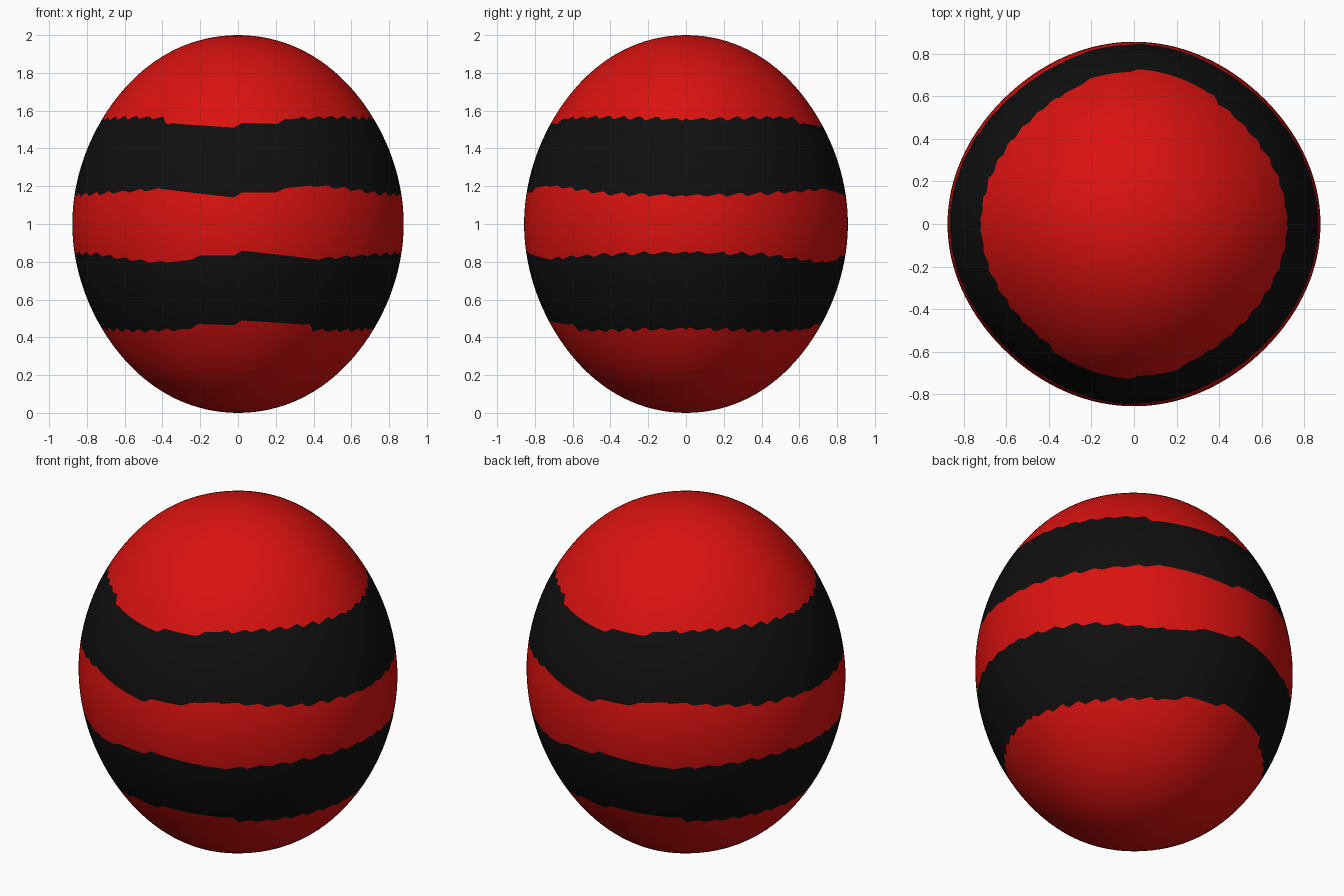
import bpy, bmesh, math, random

cube = bpy.data.objects.get("Cube")
if cube:
    bpy.data.objects.remove(cube, do_unlink=True)

random.seed(4)
SEGMENTS = 240
HALF_X, HALF_Y = 0.877, 0.857


def material(name, color):
    mat = bpy.data.materials.new(name)
    mat.use_nodes = True
    mat.diffuse_color = color
    mat.node_tree.nodes["Principled BSDF"].inputs["Base Color"].default_value = color
    return mat


# Height above the middle of each stripe edge, by angle from the front;
# the pattern repeats on the back
UPPER_EDGE = [(-90, .555), (-45, .565), (-34, .56), (-32, .535), (-1, .51),
              (1, .535), (17, .53), (20, .555), (45, .567), (90, .555)]
LOWER_EDGE = [(-90, .15), (-60, .16), (-28, .185), (-1, .14), (1, .168),
              (14, .168), (17, .19), (28, .205), (45, .185), (60, .16), (90, .15)]
teeth = [random.uniform(.6, 1.3) for _ in range(40)]


def edge_latitude(keys, degrees, shift):
    """Latitude of a ragged stripe edge at an angle around the egg."""
    a = (degrees + 90) % 180 - 90
    for (a0, z0), (a1, z1) in zip(keys, keys[1:]):
        if a0 <= a <= a1:
            z = z0 + (z1 - z0) * (a - a0) / (a1 - a0)
            break
    # Small saw teeth on the sides
    if abs(a) > 28:
        step = a / 8 + shift
        phase = step % 1
        tooth = phase / .7 if phase < .7 else (1 - phase) / .3
        z += .02 * teeth[int(step + 15)] * (tooth - .5)
    return math.asin(z)


def surface_point(degrees, lat):
    """Point on the egg, pulled in slightly along its diagonals."""
    a = math.radians(degrees)
    r = math.cos(lat) * (1 - .016 * math.sin(2 * lat) ** 2)
    r *= 1 - .02 * math.sin(2 * a) ** 2
    return HALF_X * r * math.sin(a), -HALF_Y * r * math.cos(a), 1 + math.sin(lat)


# Columns of latitudes from pole to pole, fitted to the stripe edges
ROWS = [20, 8, 8, 8, 20]
bands = [band for band, count in enumerate(ROWS) for _ in range(count)]
columns = []
for i in range(SEGMENTS):
    d = 360 * i / SEGMENTS
    stops = [-math.pi / 2, -edge_latitude(UPPER_EDGE, -d, 0),
             -edge_latitude(LOWER_EDGE, -d, .4), edge_latitude(LOWER_EDGE, d, .4),
             edge_latitude(UPPER_EDGE, d, 0), math.pi / 2]
    lats = [lo + (hi - lo) * k / n
            for lo, hi, n in zip(stops, stops[1:], ROWS) for k in range(n)]
    columns.append((d, lats))

# Egg body with two dark stripes
bm = bmesh.new()
bottom = bm.verts.new((0, 0, 0))
top = bm.verts.new((0, 0, 2))
grid = [[bottom] + [bm.verts.new(surface_point(d, lat)) for lat in lats[1:]] + [top]
        for d, lats in columns]
for i, left in enumerate(grid):
    right = grid[(i + 1) % SEGMENTS]
    for j, band in enumerate(bands):
        corners = [left[j], right[j], right[j + 1], left[j + 1]]
        face = bm.faces.new(list(dict.fromkeys(corners)))
        face.material_index = band % 2
        face.smooth = True
bmesh.ops.recalc_face_normals(bm, faces=bm.faces)

mesh = bpy.data.meshes.new("striped_egg")
bm.to_mesh(mesh)
bm.free()
mesh.materials.append(material("red", (0.7, 0.006, 0.005, 1)))
mesh.materials.append(material("black", (0.005, 0.005, 0.005, 1)))
egg = bpy.data.objects.new("striped_egg", mesh)
bpy.context.collection.objects.link(egg)
